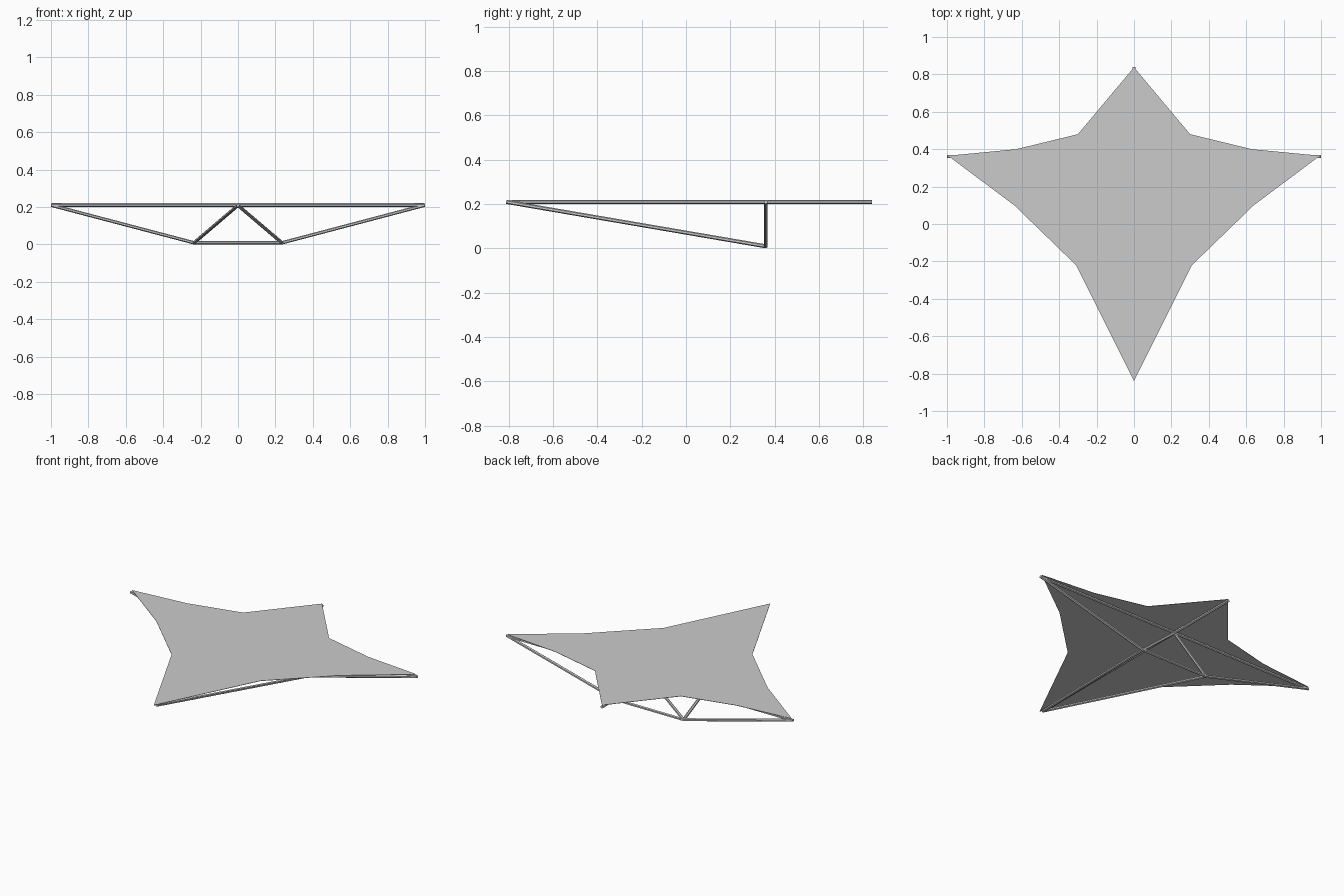
import bpy
import bmesh
from mathutils import Vector

if "Cube" in bpy.data.objects:
    bpy.data.objects.remove(bpy.data.objects["Cube"])

R = 0.009          # rod radius
TOP = 0.209        # height of the upper rods
LOW = R            # height of the lower rods
BAR_Y = 0.36       # depth position of the cross frame


def rod(name, a, b):
    """Six-sided rod between two points."""
    a, b = Vector(a), Vector(b)
    d = b - a
    bpy.ops.mesh.primitive_cylinder_add(vertices=6, radius=R, depth=d.length,
                                        location=(a + b) / 2)
    ob = bpy.context.object
    ob.name = name
    ob.rotation_euler = d.to_track_quat('Z', 'Y').to_euler()
    return ob


# Sail: one flat star-like panel, half outline mirrored
half = [(0, 0.838), (0.30, 0.48), (0.63, 0.40), (0.995, 0.365),
        (0.64, 0.10), (0.31, -0.22), (0, -0.84)]
outline = half + [(-x, y) for x, y in half[-2:0:-1]]
bm = bmesh.new()
bm.faces.new([bm.verts.new((x, y, TOP + R + 0.002)) for x, y in reversed(outline)])
bmesh.ops.triangulate(bm, faces=bm.faces[:])
bm.normal_update()
mesh = bpy.data.meshes.new("sail")
bm.to_mesh(mesh)
bm.free()
sail = bpy.data.objects.new("sail", mesh)
bpy.context.collection.objects.link(sail)
thick = sail.modifiers.new("thickness", 'SOLIDIFY')
thick.thickness = 0.002
thick.offset = 0

# Main rods below the sail
hub = (0, BAR_Y, TOP)
nose = (0, -0.81, TOP)
rod("spine", nose, (0, 0.84, TOP))
rod("cross_spar", (-1, BAR_Y, TOP), (1, BAR_Y, TOP))

# Control frame and bracing, repeated on both sides
rod("control_bar", (-0.235, BAR_Y, LOW), (0.235, BAR_Y, LOW))
for side, s in (("left", -1), ("right", 1)):
    corner = (s * 0.235, BAR_Y, LOW)
    rod(side + "_upright", corner, hub)
    rod(side + "_wing_brace", corner, (s * 0.995, BAR_Y, TOP))
    rod(side + "_nose_brace", corner, nose)
